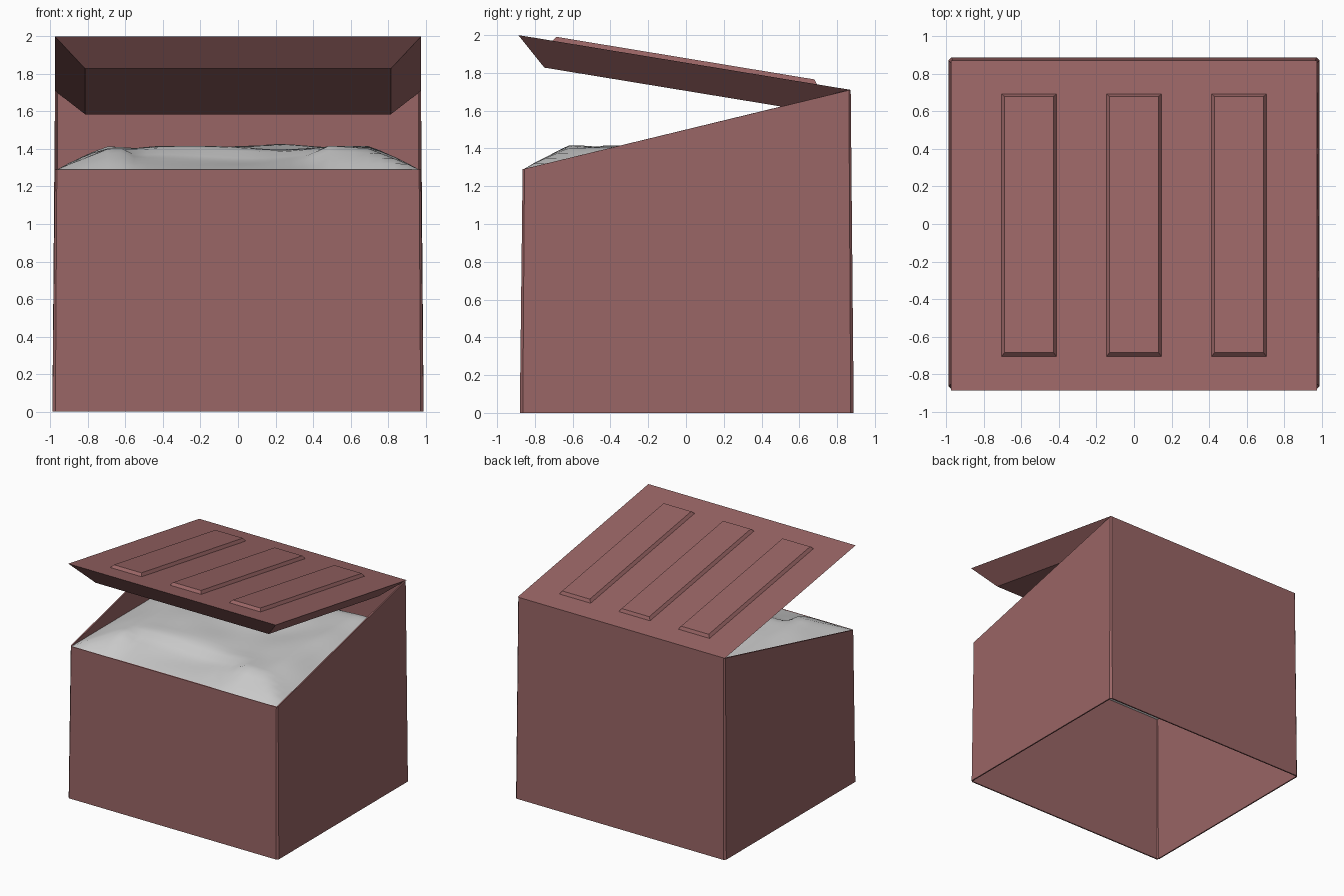
import bpy, bmesh, math
from mathutils import Vector, noise

if "Cube" in bpy.data.objects:
    bpy.data.objects.remove(bpy.data.objects["Cube"])

paint = bpy.data.materials.new("red_paint")
paint.diffuse_color = (0.32, 0.13, 0.13, 1)
paint.use_nodes = True
paint.node_tree.nodes["Principled BSDF"].inputs["Base Color"].default_value = paint.diffuse_color


def make(name, verts, faces, mat=None):
    me = bpy.data.meshes.new(name)
    me.from_pydata(verts, [], faces)
    bm = bmesh.new()
    bm.from_mesh(me)
    bmesh.ops.recalc_face_normals(bm, faces=bm.faces)
    bm.to_mesh(me)
    bm.free()
    ob = bpy.data.objects.new(name, me)
    bpy.context.collection.objects.link(ob)
    if mat:
        me.materials.append(mat)
    return ob


def chamfered_ring(hx, y0, y1, c, zfun):
    pts = [(hx - c, y0), (hx, y0 + c), (hx, y1 - c), (hx - c, y1),
           (c - hx, y1), (-hx, y1 - c), (-hx, y0 + c), (c - hx, y0)]
    return [(x, y, zfun(y)) for x, y in pts]


# Bin walls: open tapered shell with a sloping rim and no floor
rim = lambda y: 1.29 + (y + 0.865) * 0.42 / 1.735
verts = chamfered_ring(0.99, -0.88, 0.888, 0.016, lambda y: 0)
verts += chamfered_ring(0.976, -0.865, 0.872, 0.01, rim)
walls = make("bin_walls", verts,
             [(i, (i + 1) % 8, (i + 1) % 8 + 8, i + 8) for i in range(8)], paint)
solid = walls.modifiers.new("thickness", "SOLIDIFY")
solid.thickness = 0.012
solid.offset = -1


# Frustum between two rectangles (half x, y0, z0, y1, z1)
def frustum(name, a, b):
    verts = []
    for hx, y0, z0, y1, z1 in (a, b):
        verts += [(-hx, y0, z0), (hx, y0, z0), (hx, y1, z1), (-hx, y1, z1)]
    faces = [(0, 1, 2, 3), (4, 5, 6, 7)]
    faces += [(i, (i + 1) % 4, (i + 1) % 4 + 4, i + 4) for i in range(4)]
    return make(name, verts, faces, paint)


# Raised lid, hinged along the back rim
lid_z = lambda y: 1.71 + (0.87 - y) * 0.165
frustum("lid", (0.976, -0.888, 2.0, 0.872, 1.71),
        (0.815, -0.75, 1.828, 0.73, 1.585))

# Three bevelled ribs on the lid
for i, x in enumerate((-0.56, 0, 0.56)):
    rib = frustum(f"lid_rib_{i + 1}",
                  (0.15, -0.71, lid_z(-0.71) - 0.004, 0.695, lid_z(0.695) - 0.004),
                  (0.13, -0.685, lid_z(-0.685) + 0.024, 0.68, lid_z(0.68) + 0.024))
    rib.location.x = x


# Lumpy rubbish surface
def ease(t):
    t = max(0, min(1, t))
    return t * t * (3 - 2 * t)


def rubbish(x, y):
    edge = min((0.972 - abs(x)) / 0.27, (y + 0.865) / 0.25, (0.868 - y) / 0.2)
    dent = ease((0.55 - abs(x + 0.08)) / 0.1) * ease((-0.45 - y) / 0.16)
    n = noise.noise(Vector((x * 2.6, y * 2.6, 3.7)))
    e = max(0, min(1, edge))
    return 1.287 + 0.12 * e ** 0.9 * (1 - 0.5 * dent) + 0.03 * n * e


N = 28
verts = []
for j in range(N + 1):
    for i in range(N + 1):
        x = -0.972 + 1.944 * i / N
        y = -0.865 + 1.733 * j / N
        verts.append((x, y, rubbish(x, y)))
faces = [(a, a + 1, a + N + 2, a + N + 1)
         for j in range(N) for a in range(j * (N + 1), j * (N + 1) + N)]
heap = make("rubbish_heap", verts, faces)
heap.data.shade_smooth()
